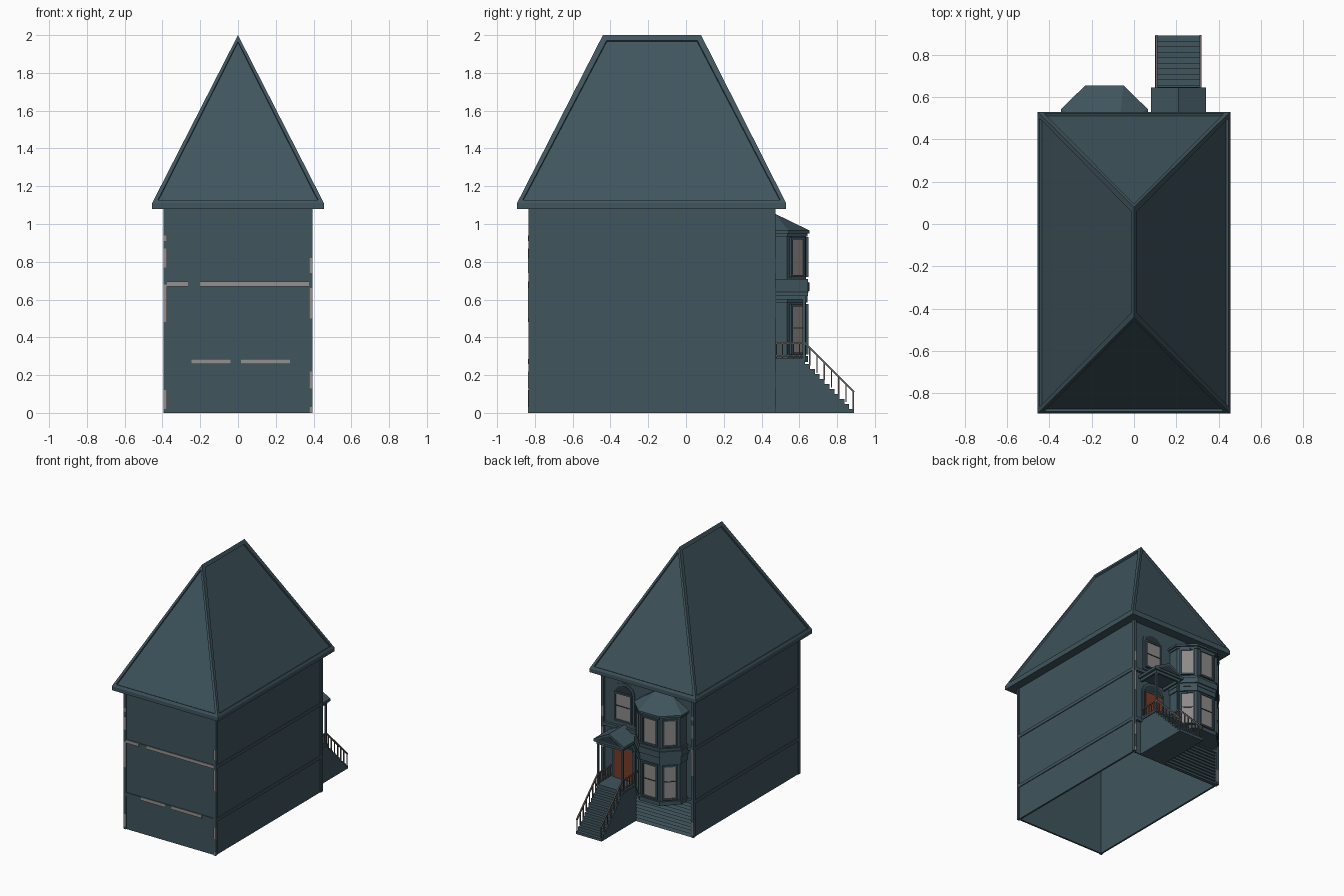
import bpy, bmesh, math
from mathutils import Vector, Matrix

if "Cube" in bpy.data.objects:
    bpy.data.objects.remove(bpy.data.objects["Cube"])


def mat(name, c):
    m = bpy.data.materials.new(name)
    m.diffuse_color = (*c, 1)
    m.use_nodes = True
    m.node_tree.nodes["Principled BSDF"].inputs["Base Color"].default_value = m.diffuse_color
    return m


TEAL = mat("slate teal", (0.050, 0.090, 0.110))
GREY = mat("warm grey trim", (0.30, 0.28, 0.275))
GLASS = mat("grey glass", (0.27, 0.25, 0.25))
DARK = mat("dark teal", (0.022, 0.038, 0.046))
DOOR = mat("rust door", (0.19, 0.045, 0.02))
RAIL = mat("rail grey", (0.13, 0.115, 0.11))


def finish(bm, name, m):
    bmesh.ops.recalc_face_normals(bm, faces=bm.faces[:])
    me = bpy.data.meshes.new(name)
    bm.to_mesh(me)
    bm.free()
    me.materials.append(m)
    ob = bpy.data.objects.new(name, me)
    bpy.context.collection.objects.link(ob)
    return ob


def block(name, m, c, size, rot=Matrix()):
    bm = bmesh.new()
    bmesh.ops.create_cube(bm, size=1, matrix=Matrix.Translation(c) @ rot @ Matrix.Diagonal((*size, 1)))
    return finish(bm, name, m)


def box(name, m, x0, x1, y0, y1, z0, z1):
    return block(name, m, ((x0 + x1) / 2, (y0 + y1) / 2, (z0 + z1) / 2), (x1 - x0, y1 - y0, z1 - z0))


def extrude(name, m, pts, axis, lo, hi):
    """Extrude a 2D outline along an axis."""
    put = {"x": lambda a, b, c: (c, a, b), "y": lambda a, b, c: (a, c, b), "z": lambda a, b, c: (a, b, c)}[axis]
    bm = bmesh.new()
    r0 = [bm.verts.new(put(a, b, lo)) for a, b in pts]
    r1 = [bm.verts.new(put(a, b, hi)) for a, b in pts]
    n = len(pts)
    bm.faces.new(r0)
    bm.faces.new(r1)
    for i in range(n):
        bm.faces.new((r0[i], r0[(i + 1) % n], r1[(i + 1) % n], r1[i]))
    return finish(bm, name, m)


def bar(name, m, p, q, w):
    p, q = Vector(p), Vector(q)
    d = q - p
    return block(name, m, (p + q) / 2, (w, w, d.length), d.to_track_quat('Z', 'X').to_matrix().to_4x4())


def window(name, p, q, z0, z1, margin, bars_z=(), f=0.012):
    """Glass plate with a raised frame on the wall line p to q (outside on the right of p->q)."""
    p, q = Vector(p), Vector(q)
    u = (q - p).normalized()
    n = Vector((u.y, -u.x))
    w = (q - p).length - 2 * margin
    mid = (p + q) / 2
    rot = Matrix.Rotation(math.atan2(u.y, u.x), 4, 'Z')

    def part(nm, m, s, z, sx, sz, out):
        c = mid + u * s + n * (out / 2)
        block(nm, m, (c.x, c.y, z), (sx, out, sz), rot)
    zm = (z0 + z1) / 2
    part(name + "_glass", GLASS, 0, zm, w, z1 - z0, 0.006)
    for s in (-1, 1):
        part(name + "_jamb", TEAL, s * w / 2, zm, f, z1 - z0 + f, 0.014)
        part(name + "_rail", TEAL, 0, zm + s * (z1 - z0) / 2, w + f, f, 0.014)
    for z in bars_z:
        part(name + "_bar", DARK, 0, z, w, 0.006, 0.010)


def arch(cx, hw, z0, z1, rise, n=10):
    pts = [(cx - hw, z0), (cx + hw, z0)]
    return pts + [(cx + hw * math.cos(math.pi * i / n), z1 - rise + rise * math.sin(math.pi * i / n)) for i in range(n + 1)]


# Hollow body: recessed wall panels, corner posts and floor bands
X, YF, YB, TOP, T = 0.395, -0.835, 0.475, 1.09, 0.02
R = 0.006
for s in (-1, 1):
    a, b = sorted((s * (X - R), s * (X - T)))
    box("side_wall", TEAL, a, b, YF + R, YB - T, 0, TOP)
    for y0, y1 in ((YF, YF + T), (YB - T - 0.005, YB)):
        box("corner_post", TEAL, *sorted((s * X, s * (X - T))), y0, y1, 0, TOP)
    for z in (0.26, 0.67):
        box("side_band", TEAL, *sorted((s * X, s * (X - T))), YF, YB, z, z + 0.025)
box("front_wall", TEAL, -X + R, X - R, YF + R, YF + T, 0, TOP)
box("back_wall", TEAL, -X + R, X - R, YB - T - 0.01, YB - T, 0, TOP)
for z in (0.26, 0.67):
    box("front_band", TEAL, -X, X, YF, YF + T, z, z + 0.025)
    box("back_band", TEAL, -X, X, YB - T - 0.005, YB, z, z + 0.025)

# Worn grey patches on posts and bands
for x0, x1, zs in ((-X, -X + T, ((.02, .12), (.48, .68), (.77, .87), (.91, .94))),
                   (X - T, X, ((0, .03), (.13, .22), (.5, .66), (.74, .82)))):
    for z0, z1 in zs:
        box("front_post_patch", GREY, x0, x1, YF - 0.002, YF, z0, z1)
        box("back_post_patch", GREY, x0, x1, YB, YB + 0.002, z0, z1)
for x0, x1, z in ((-.245, -.04, .26), (.015, .275, .26), (-.375, -.265, .67), (-.2, .375, .67)):
    box("front_band_patch", GREY, x0, x1, YF - 0.002, YF, z, z + 0.025)

# Hipped roof with recessed panels
bm = bmesh.new()
rect = ((-.455, -.895), (.455, -.895), (.455, .53), (-.455, .53))
lo = [bm.verts.new((x, y, 1.08)) for x, y in rect]
mi = [bm.verts.new((x, y, 1.11)) for x, y in rect]
r0, r1 = bm.verts.new((0, -.44, 2)), bm.verts.new((0, .08, 2))
bm.faces.new(lo[::-1])
for i in range(4):
    j = (i + 1) % 4
    bm.faces.new((lo[i], lo[j], mi[j], mi[i]))
slopes = [bm.faces.new(f) for f in ((mi[0], mi[1], r0), (mi[1], mi[2], r1, r0),
                                    (mi[2], mi[3], r1), (mi[3], mi[0], r0, r1))]
bm.normal_update()
bmesh.ops.inset_individual(bm, faces=slopes, thickness=0.037, depth=0)
bmesh.ops.inset_individual(bm, faces=slopes, thickness=0.002, depth=-0.012)
finish(bm, "roof", TEAL)

# Two-storey bay on the back
CX = -0.14


def bay(m):
    h, k, d = .185 + m, .082 + .4 * m, .635 + m
    side = .535 + .4 * m
    return [(CX + h, .45), (CX + h, side), (CX + k, d), (CX - k, d), (CX - h, side), (CX - h, .45)]


for nm, m, z0, z1 in (("bay_wall", 0, .28, .955), ("bay_base", .012, .27, .30), ("bay_lower_trim", .008, .585, .62),
                      ("bay_cornice", .012, .62, .645), ("bay_cornice_top", .02, .645, .69),
                      ("bay_sill", .01, .69, .71), ("bay_upper_trim", .008, .935, .955)):
    extrude(nm, TEAL, bay(m), "z", z0, z1)
P = bay(0)
for i in (1, 2, 3):
    window("bay_lower_window", P[i], P[i + 1], .315, .57, .024, (.45,))
    window("bay_upper_window", P[i], P[i + 1], .725, .925, .024, ())

# Bay roof: eave band rising to a short ridge at the wall
bm = bmesh.new()
e0 = [bm.verts.new((x, y, .95)) for x, y in bay(.02)]
e1 = [bm.verts.new((x, y, .965)) for x, y in bay(.02)]
t = [bm.verts.new((CX + .07, .47, 1.055)), bm.verts.new((CX - .07, .47, 1.055))]
bm.faces.new(e0)
for i in range(6):
    j = (i + 1) % 6
    bm.faces.new((e0[i], e0[j], e1[j], e1[i]))
for f in ((0, 1), (1, 2)):
    bm.faces.new((e1[f[0]], e1[f[1]], t[0]))
for f in ((3, 4), (4, 5)):
    bm.faces.new((e1[f[0]], e1[f[1]], t[1]))
bm.faces.new((e1[2], e1[3], t[1], t[0]))
bm.faces.new((e1[5], e1[0], t[0], t[1]))
finish(bm, "bay_roof", TEAL)

# Clapboards below the bay
prof = [(.45, 0)]
for i in range(10):
    prof += [(.471, i * .026), (.458, (i + 1) * .026)]
prof.append((.45, .26))
extrude("clapboards", TEAL, prof, "x", -.37, .1)

# Arched upper window and arched doorway
DX = 0.21
extrude("window_surround", TEAL, arch(DX, .09, .715, 1.03, .07), "y", .45, .46)
extrude("window_transom", DARK, arch(DX, .072, .73, 1.01, .06), "y", .45, .463)
window("upper_window", (DX + .08, .46), (DX - .08, .46), .74, .95, .012, (.85,))
extrude("door_surround", TEAL, arch(DX, .1, .285, .615, .09), "y", .45, .464)
extrude("door_transom", DARK, arch(DX, .085, .285, .60, .08), "y", .45, .466)
box("door", DOOR, DX - .075, DX + .075, .45, .471, .285, .53)
box("door_lintel", TEAL, DX - .085, DX + .085, .45, .474, .525, .54)

# Stairs and landing
S0, S1, N = .10, .32, 10
prof = [(.89, 0), (.45, 0), (.45, .285), (.63, .285)]
for i in range(N):
    y = .63 + .026 * i
    prof += [(y, .285 - .0265 * (i + 1)), (y + .026, .285 - .0265 * (i + 1))]
extrude("stairs", TEAL, prof, "x", S0, S1)
box("landing_slab", TEAL, S0 - .006, S1 + .006, .45, .636, .275, .29)

# Railings and porch posts on both sides
for x in (S0 + .006, S1 - .006):
    bar("stair_handrail", RAIL, (x, .63, .37), (x, .89, .11), .010)
    bar("landing_top_rail", RAIL, (x, .46, .37), (x, .635, .37), .010)
    bar("landing_low_rail", RAIL, (x, .46, .302), (x, .635, .302), .008)
    for i in range(7):
        y = .655 + .0385 * i
        z = .37 - (y - .63)
        bar("stair_baluster", RAIL, (x, y, z - .095), (x, y, z), .007)
    for i in range(5):
        bar("landing_baluster", RAIL, (x, .48 + .03 * i, .29), (x, .48 + .03 * i, .37), .006)
    bar("porch_post", TEAL, (x, .625, .285), (x, .625, .62), .014)
    box("porch_side_beam", TEAL, x - .008, x + .008, .45, .635, .60, .625)
box("porch_front_beam", TEAL, S0, S1, .617, .633, .60, .625)

# Gabled porch roof
extrude("porch_roof", TEAL, [(.08, .62), (.34, .62), (.34, .64), (DX, .71), (.08, .64)], "y", .45, .645)
extrude("porch_gable_panel", DARK, [(.11, .637), (.31, .637), (DX, .692)], "y", .64, .648)
